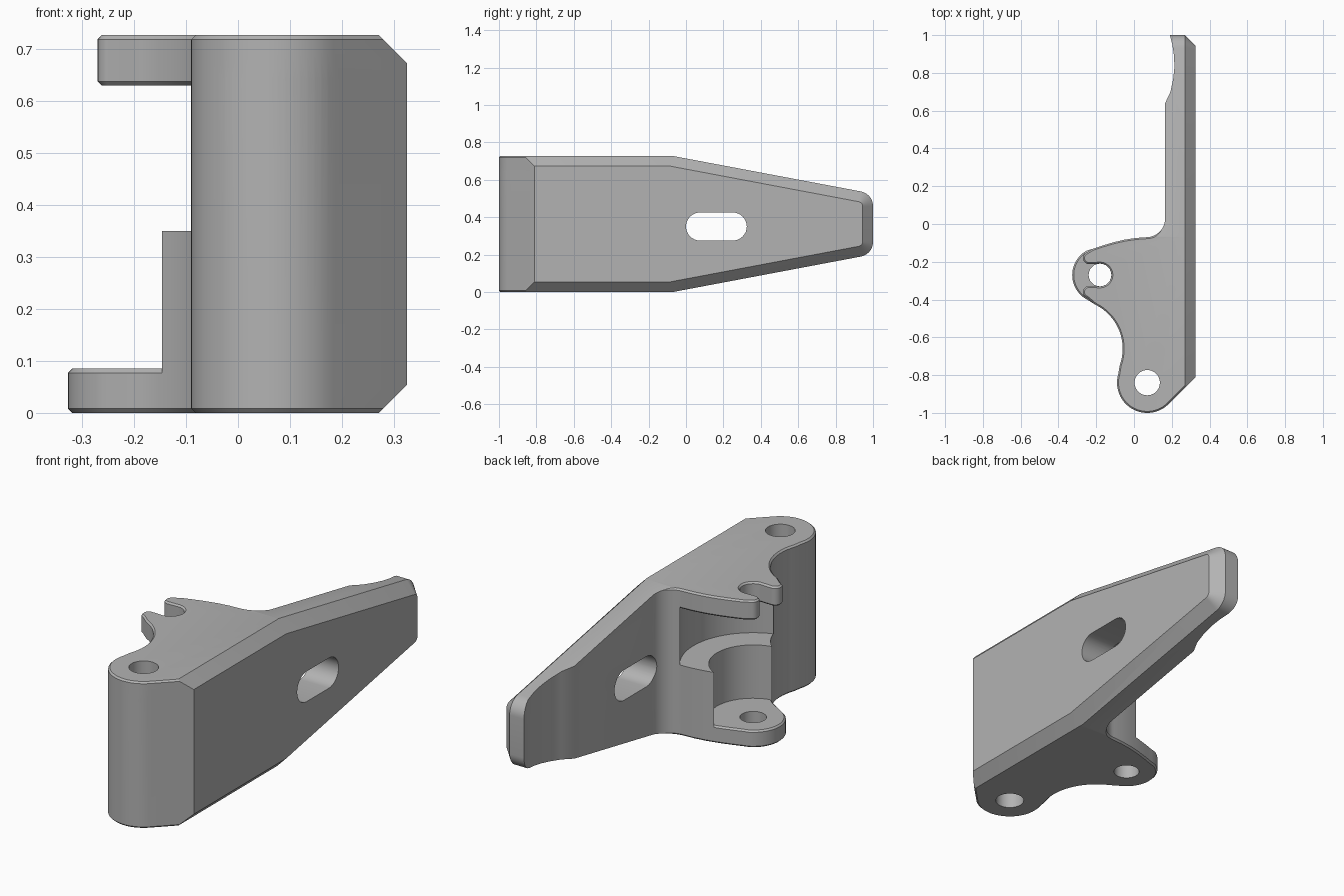
import bpy, bmesh
from math import radians, cos, sin
from mathutils import Vector

if "Cube" in bpy.data.objects:
    bpy.data.objects.remove(bpy.data.objects["Cube"])

HEIGHT = 0.727
EAR = (-0.18, -0.27)       # ear pivot
BARREL = (0.07, -0.84)     # long pivot


def arc(centre, r, a0, a1, steps=16):
    angles = [radians(a0 + (a1 - a0) * i / steps) for i in range(steps + 1)]
    return [(centre[0] + r * cos(a), centre[1] + r * sin(a)) for a in angles]


def prism(name, points, low, high, axis="Z", bevel=0.0, both=True):
    """Extrude a closed profile along z or x, with chamfered cap rims."""
    bm = bmesh.new()

    def place(p, h):
        return (p[0], p[1], h) if axis == "Z" else (h, p[0], p[1])

    base = bm.faces.new([bm.verts.new(place(p, low)) for p in points])
    out = bmesh.ops.extrude_face_region(bm, geom=[base], use_keep_orig=True)
    top = [f for f in out["geom"] if isinstance(f, bmesh.types.BMFace)][0]
    shift = Vector(place((0, 0), high - low))
    bmesh.ops.translate(bm, vec=shift, verts=list(top.verts))
    bmesh.ops.recalc_face_normals(bm, faces=bm.faces)
    if bevel:
        rims = list(top.edges) + (list(base.edges) if both else [])
        bmesh.ops.bevel(bm, geom=rims, offset=bevel, segments=1,
                        affect="EDGES", profile=0.5)
    mesh = bpy.data.meshes.new(name)
    bm.to_mesh(mesh)
    bm.free()
    obj = bpy.data.objects.new(name, mesh)
    bpy.context.collection.objects.link(obj)
    return obj


def combine(target, tool, operation):
    """Apply a boolean and discard the tool."""
    mod = target.modifiers.new("boolean", "BOOLEAN")
    mod.operation, mod.object, mod.solver = operation, tool, "EXACT"
    tool.hide_render = True
    bpy.context.view_layer.objects.active = target
    bpy.ops.object.modifier_apply(modifier=mod.name)
    bpy.data.objects.remove(tool)


def outline(ear_end):
    """Plan shape: plate, ear and barrel, with a choice of ear end."""
    plate = [(0.36, 1.1), (0.17, 1.1), (0.19, 1.0), (0.203, 0.95), (0.212, 0.89),
             (0.214, 0.83), (0.208, 0.77), (0.193, 0.70), (0.165, 0.64)]
    fillet = arc((0.065, 0.03), 0.1, 0, -90)
    shoulder = [(0.01, -0.074), (-0.05, -0.083), (-0.11, -0.097),
                (-0.17, -0.115), (-0.22, -0.132)]
    neck = arc((-0.32, -0.66), 0.26, 64, -20)
    barrel = arc(BARREL, 0.16, 163, 315, 28)
    return plate + fillet + shoulder + ear_end + neck + barrel + [(0.36, -0.776)]


round_end = arc(EAR, 0.147, 118, 242, 24)
hook_end = (arc((-0.238, -0.18), 0.032, 110, 270)
            + arc(EAR, 0.06, 90, -90, 24)
            + arc((-0.238, -0.36), 0.032, 90, 250))

# Core with a stepped round clearance around the ear pivot
body = prism("hinge_bracket", outline(round_end), 0.03, 0.70)
for radius, low, high in ((0.20, 0.0, 0.36), (0.33, 0.35, 0.8)):
    combine(body, prism("clearance", arc(EAR, radius, 0, 354, 59), low, high),
            "DIFFERENCE")

# Lower round ear and upper hooked ear
combine(body, prism("lower_ear", outline(round_end), 0, 0.085, bevel=0.008), "UNION")
combine(body, prism("upper_ear", outline(hook_end), 0.63, HEIGHT, bevel=0.008), "UNION")

# Tapered side shape with a wide chamfer on the outer face
side = ([(-1.2, -0.002), (-0.08, -0.002)]
        + arc((0.92, 0.268), 0.08, -80, 0, 10)
        + arc((0.92, HEIGHT - 0.268), 0.08, 0, 80, 10)
        + [(-0.08, HEIGHT + 0.002), (-1.2, HEIGHT + 0.002)])
combine(body, prism("side_shape", side, -0.6, 0.325, "X", 0.056, False), "INTERSECT")

# Pivot holes and the plate slot
combine(body, prism("barrel_hole", arc(BARREL, 0.067, 0, 350, 35), -0.1, 0.9), "DIFFERENCE")
combine(body, prism("ear_hole", arc(EAR, 0.06, 0, 350, 35), -0.1, 0.3), "DIFFERENCE")
slot = (arc((0.25, 0.35), 0.075, -90, 90) + arc((0.075, 0.35), 0.075, 90, 270))
combine(body, prism("plate_slot", slot, 0.0, 0.5, "X"), "DIFFERENCE")

# Single grey finish
grey = bpy.data.materials.new("plain_grey")
grey.use_nodes = True
colour = (0.45, 0.45, 0.45, 1)
grey.diffuse_color = colour
grey.node_tree.nodes["Principled BSDF"].inputs["Base Color"].default_value = colour
body.data.materials.clear()
body.data.materials.append(grey)
for face in body.data.polygons:
    face.material_index = 0

bpy.ops.object.select_all(action="DESELECT")
body.select_set(True)
bpy.context.view_layer.objects.active = body
bpy.ops.object.shade_smooth_by_angle(angle=radians(30))
